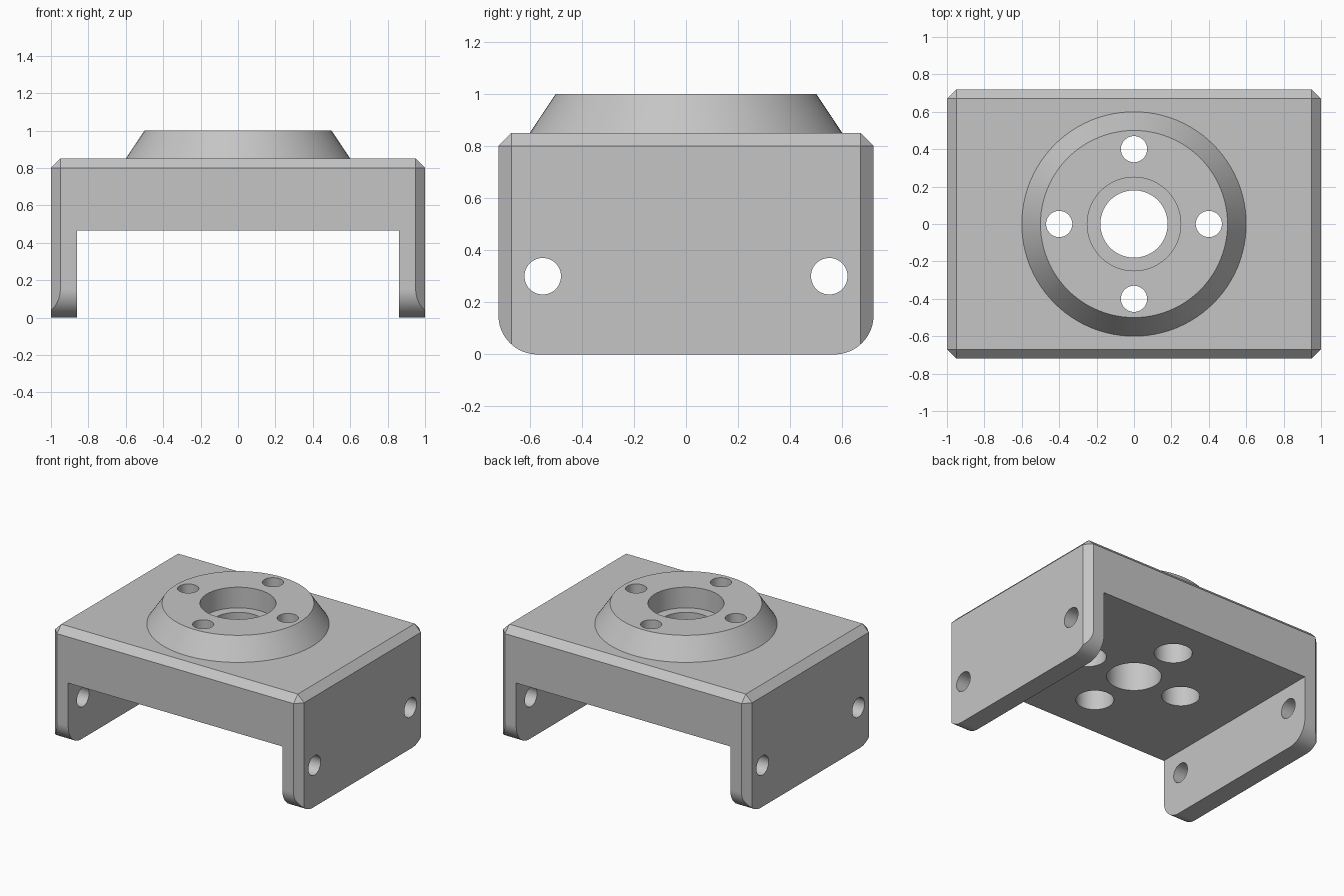
import bpy, bmesh, math
from mathutils import Matrix, Vector

cube = bpy.data.objects.get("Cube")
if cube:
    bpy.data.objects.remove(cube, do_unlink=True)

HALF_X, HALF_Y, DECK_Z, TOP_Z = 1.0, 0.72, 0.85, 1.0
CHAMFER, FOOT_R, SEGS = 0.05, 0.15, 96

grey = bpy.data.materials.new("plain grey")
grey.use_nodes = True
colour = (0.56, 0.56, 0.56, 1)
grey.diffuse_color = colour
grey.node_tree.nodes["Principled BSDF"].inputs["Base Color"].default_value = colour


def make_object(name, bm):
    bmesh.ops.recalc_face_normals(bm, faces=bm.faces)
    mesh = bpy.data.meshes.new(name)
    bm.to_mesh(mesh)
    bm.free()
    mesh.materials.append(grey)
    obj = bpy.data.objects.new(name, mesh)
    bpy.context.collection.objects.link(obj)
    return obj


def box(name, low, high, chamfer=0):
    bm = bmesh.new()
    low, high = Vector(low), Vector(high)
    bmesh.ops.create_cube(bm, size=1, matrix=Matrix.Translation((low + high) / 2)
                          @ Matrix.Diagonal((*(high - low), 1)))
    if chamfer:
        # every edge except the ones around the bottom face
        edges = [e for e in bm.edges if max(v.co.z for v in e.verts) > low.z + 0.01]
        bmesh.ops.bevel(bm, geom=edges, offset=chamfer, segments=1, affect='EDGES')
    return make_object(name, bm)


def cylinder(name, radius, z0, z1, x=0, y=0, top_radius=None, turn=None):
    bm = bmesh.new()
    top = radius if top_radius is None else top_radius
    bmesh.ops.create_cone(bm, cap_ends=True, segments=SEGS, radius1=radius, radius2=top,
                          depth=z1 - z0, matrix=Matrix.Translation((x, y, (z0 + z1) / 2)))
    if turn:
        bmesh.ops.transform(bm, matrix=turn, verts=bm.verts)
    return make_object(name, bm)


def foot_corner(side):
    # square-cornered waste with a concave quarter circle
    bm = bmesh.new()
    steps = 24
    arc = [(HALF_Y - FOOT_R + FOOT_R * math.cos(a), FOOT_R - FOOT_R * math.sin(a))
           for a in (math.pi / 2 * i / steps for i in range(steps + 1))]
    out = HALF_Y + 0.1
    profile = arc + [(HALF_Y - FOOT_R, -0.1), (out, -0.1), (out, FOOT_R)]
    face = bm.faces.new([bm.verts.new((-1.1, side * y, z)) for y, z in profile])
    extruded = bmesh.ops.extrude_face_region(bm, geom=[face])["geom"]
    bmesh.ops.translate(bm, vec=(2.2, 0, 0),
                        verts=[g for g in extruded if isinstance(g, bmesh.types.BMVert)])
    return make_object("foot_corner_cutter", bm)


def combine(target, tool, operation='DIFFERENCE'):
    tool.hide_render = True
    mod = target.modifiers.new("combine", 'BOOLEAN')
    mod.operation, mod.solver, mod.object = operation, 'EXACT', tool
    bpy.context.view_layer.update()
    bpy.context.view_layer.objects.active = target
    bpy.ops.object.modifier_apply(modifier=mod.name)
    bpy.data.objects.remove(tool, do_unlink=True)


# Chamfered block with the tapered boss on its deck
bracket = box("mounting_bracket", (-HALF_X, -HALF_Y, 0), (HALF_X, HALF_Y, DECK_Z), CHAMFER)
slope = 0.1 / (TOP_Z - DECK_Z)
combine(bracket, cylinder("boss", 0.6 + 0.05 * slope, DECK_Z - 0.05, TOP_Z, top_radius=0.5), 'UNION')

# Slot between the two legs, and rounded feet
combine(bracket, box("slot_cutter", (-0.86, -1, -0.1), (0.86, 1, 0.465)))
for side in (-1, 1):
    combine(bracket, foot_corner(side))

# Stepped bore in the middle
combine(bracket, cylinder("bore_cutter", 0.18, 0.3, 1.2))
combine(bracket, cylinder("bore_step_cutter", 0.25, DECK_Z, 1.2))

# Four screw holes, widened from below
for x, y in ((0.4, 0), (-0.4, 0), (0, 0.4), (0, -0.4)):
    combine(bracket, cylinder("screw_hole_cutter", 0.07, 0.3, 1.2, x, y))
    combine(bracket, cylinder("screw_head_cutter", 0.125, 0.3, DECK_Z, x, y))

# Cross holes through both legs
for y in (-0.55, 0.55):
    turn = Matrix.Translation((0, y, 0.3)) @ Matrix.Rotation(math.pi / 2, 4, 'Y')
    combine(bracket, cylinder("leg_hole_cutter", 0.07, -1.2, 1.2, turn=turn))

# Smooth the curved faces, keep the flat ones flat
bpy.ops.object.select_all(action='DESELECT')
bracket.select_set(True)
bpy.context.view_layer.objects.active = bracket
bpy.ops.object.shade_smooth_by_angle(angle=math.radians(30))
for poly in bracket.data.polygons:
    poly.material_index = 0
    if max(abs(c) for c in poly.normal) > 0.99999:
        poly.use_smooth = False
